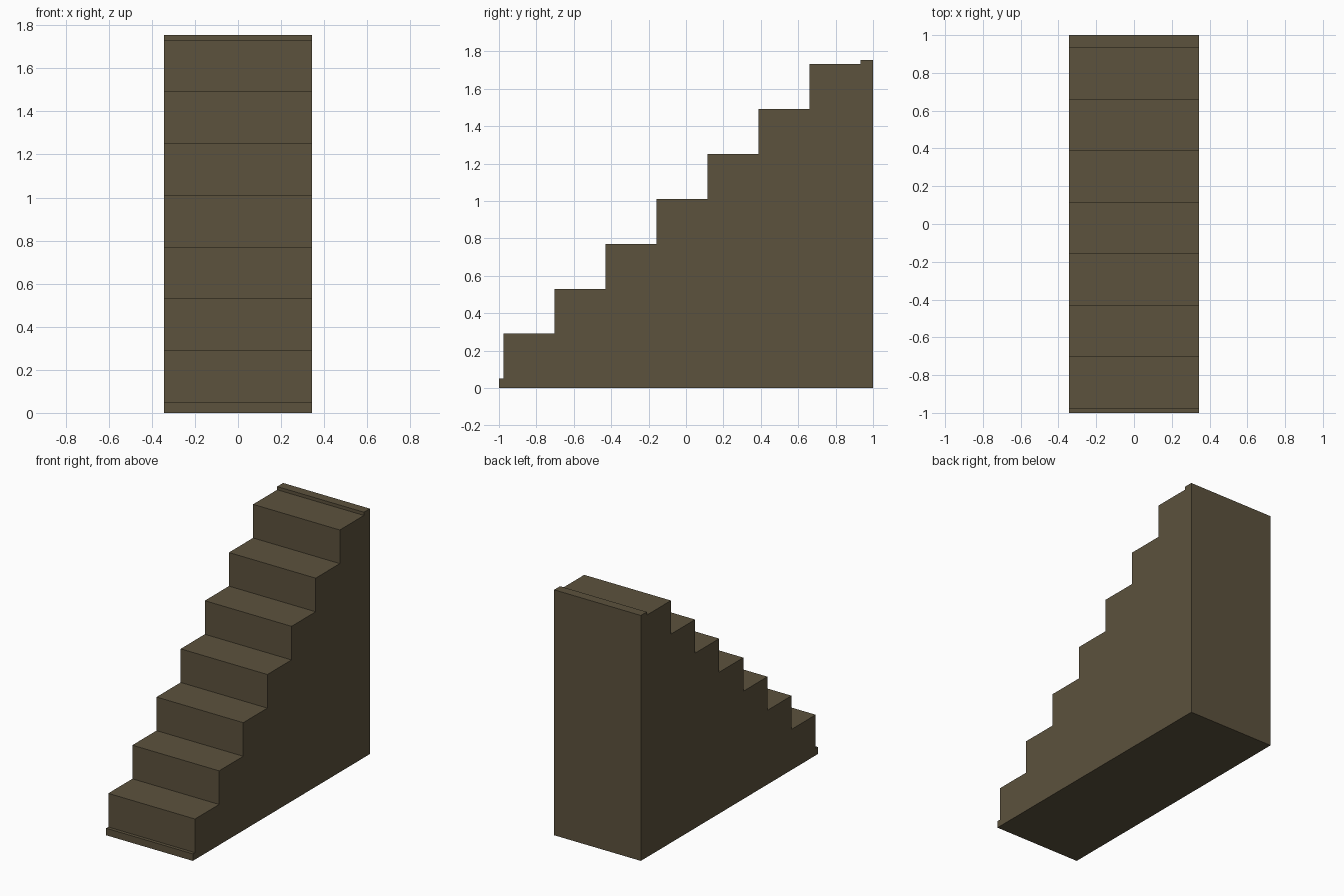
import bpy, bmesh

if "Cube" in bpy.data.objects:
    bpy.data.objects.remove(bpy.data.objects["Cube"])

# Stair dimensions
HALF_W = 0.343
STEPS = 7
RUN, RISE = 0.2727, 0.2403
Y0, Z0 = -0.976, 0.05      # first riser position and kerb height
TOP = 1.755

# Side profile (y, z): low front kerb, seven steps, low back lip
profile = [(-1, 0), (-1, Z0)]
y, z = Y0, Z0
for i in range(STEPS):
    profile += [(y, z), (y, z + RISE)]
    y, z = y + RUN, z + RISE
profile += [(y, z), (y, TOP), (1, TOP), (1, 0)]

# Extrude the profile across the width
bm = bmesh.new()
side = bm.faces.new([bm.verts.new((-HALF_W, py, pz)) for py, pz in profile])
ext = bmesh.ops.extrude_face_region(bm, geom=[side], use_keep_orig=True)
bmesh.ops.translate(bm, vec=(2 * HALF_W, 0, 0),
                    verts=[v for v in ext["geom"] if isinstance(v, bmesh.types.BMVert)])
bmesh.ops.recalc_face_normals(bm, faces=bm.faces)
mesh = bpy.data.meshes.new("staircase")
bm.to_mesh(mesh)
bm.free()

# Single dark wood colour
wood = bpy.data.materials.new("dark brown wood")
wood.diffuse_color = (0.107, 0.084, 0.047, 1)
wood.use_nodes = True
wood.node_tree.nodes["Principled BSDF"].inputs["Base Color"].default_value = wood.diffuse_color
mesh.materials.append(wood)
stairs = bpy.data.objects.new("staircase", mesh)
bpy.context.collection.objects.link(stairs)
